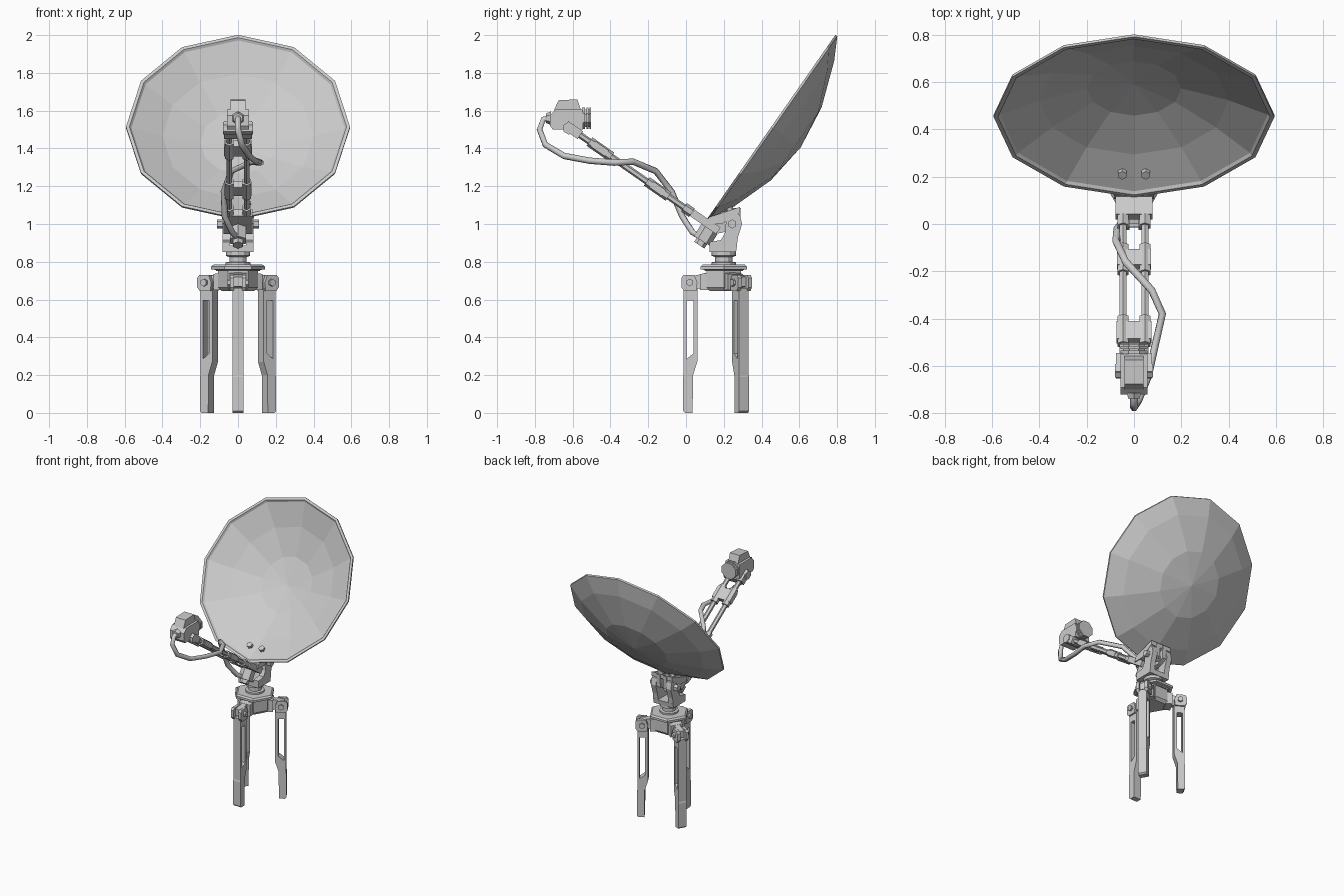
import bpy, bmesh, math
from mathutils import Vector, Matrix

if "Cube" in bpy.data.objects:
    bpy.data.objects.remove(bpy.data.objects["Cube"])

HUB = Vector((0, 0.2, 0))


def finish(name, bm):
    bmesh.ops.recalc_face_normals(bm, faces=bm.faces[:])
    me = bpy.data.meshes.new(name)
    bm.to_mesh(me)
    bm.free()
    ob = bpy.data.objects.new(name, me)
    bpy.context.collection.objects.link(ob)
    return ob


def prism(name, pts, x0, x1):
    """Extrude a (y, z) profile from x0 to x1."""
    bm = bmesh.new()
    a = [bm.verts.new((x0, y, z)) for y, z in pts]
    b = [bm.verts.new((x1, y, z)) for y, z in pts]
    bm.faces.new(a)
    bm.faces.new(b[::-1])
    for i in range(len(pts)):
        j = (i + 1) % len(pts)
        bm.faces.new((a[i], a[j], b[j], b[i]))
    return finish(name, bm)


def rod(name, p, q, r, n=6, r2=None, spin=0):
    """Straight n-sided bar or cone from p to q."""
    p, q = Vector(p), Vector(q)
    d = q - p
    m = (Matrix.Translation((p + q) / 2) @ d.to_track_quat('Z', 'Y').to_matrix().to_4x4()
         @ Matrix.Rotation(spin, 4, 'Z'))
    bm = bmesh.new()
    bmesh.ops.create_cone(bm, cap_ends=True, segments=n, radius1=r,
                          radius2=r if r2 is None else r2, depth=d.length, matrix=m)
    return finish(name, bm)


def stack(name, rings, n, spin=0, origin=HUB, rot=Matrix(), closed=False):
    """Lathe (radius, height) rings around an axis; radius 0 makes a pole."""
    bm = bmesh.new()
    loops = []
    for r, h in rings:
        if r == 0:
            loops.append([bm.verts.new((0, 0, h))] * n)
        else:
            loops.append([bm.verts.new((r * math.cos(spin + math.tau * i / n),
                                        r * math.sin(spin + math.tau * i / n), h)) for i in range(n)])
    for a, b in zip(loops, loops[1:]):
        for i in range(n):
            j = (i + 1) % n
            f = []
            for v in (a[i], a[j], b[j], b[i]):
                if v not in f:
                    f.append(v)
            bm.faces.new(f)
    if not closed:
        bm.faces.new(loops[0])
        bm.faces.new(loops[-1])
    bm.transform(Matrix.Translation(origin) @ rot)
    return finish(name, bm)


def turn(ob, angle):
    """Rotate a finished part about the hub axis."""
    ob.data.transform(Matrix.Translation(HUB) @ Matrix.Rotation(angle, 4, 'Z') @ Matrix.Translation(-HUB))


def boom(a, b):
    """Point (y, z) at distance a along the boom, b above it."""
    return (0.17 - 0.82 * a + 0.57 * b, 0.963 + 0.57 * a + 0.82 * b)


def boom_block(name, a0, a1, b0, b1, x0, x1):
    return prism(name, [boom(a0, b0), boom(a1, b0), boom(a1, b1), boom(a0, b1)], x0, x1)


# Legs: built at the front, then turned around the hub
for i, tag in enumerate(("front", "right", "left")):
    ang = i * math.tau / 3
    leg = prism(tag + "_leg", [(-.005, 0), (.035, 0), (.037, .2), (.06, .27), (.06, .66), (-.012, .66),
                               (-.012, .2), (-.015, .19), (-.015, .01)], -.03, .03)
    cut = prism("cutter", [(.002, .285), (.04, .315), (.04, .595), (.002, .595)], -.1, .1)
    cut.hide_render = True
    mod = leg.modifiers.new("slot", 'BOOLEAN')
    mod.object = cut
    mod.solver = 'EXACT'
    bpy.context.view_layer.objects.active = leg
    bpy.ops.object.modifier_apply(modifier=mod.name)
    bpy.data.objects.remove(cut)
    parts = [leg]
    # Forked knuckle, hub arm and hinge bolt
    for s in (-1, 1):
        parts.append(prism(tag + "_knuckle", [(-.01, .645), (.055, .645), (.06, .69), (.045, .73), (-.012, .73),
                                              (-.025, .715), (-.025, .665)], s * .02, s * .042))
    parts.append(prism(tag + "_hub_arm", [(0, .67), (.05, .66), (.12, .65), (.12, .745), (.06, .73), (0, .72)],
                       -.02, .02))
    parts.append(prism(tag + "_hub_lug", [(.075, .65), (.14, .65), (.14, .745), (.075, .735)], -.045, .045))
    parts.append(rod(tag + "_hinge_bolt", (-.056, .02, .69), (.056, .02, .69), .02))
    for p in parts:
        turn(p, ang)

# Hub, hexagonal plate and turning neck
stack("hub_body", [(.085, .645), (.105, .665), (.105, .755)], 6)
stack("hub_plate", [(.115, .75), (.118, .757), (.142, .76), (.142, .775), (.13, .785)], 6)
stack("neck", [(.065, .78), (.065, .797), (.046, .80), (.046, .825), (.064, .832), (.064, .857)], 12)

# Elevation yoke
prism("yoke_base", [(.125, .852), (.265, .852), (.27, .885), (.125, .885)], -.082, .082)
for s in (-1, 1):
    prism("yoke_cheek", [(.125, .855), (.265, .855), (.275, .93), (.297, 1.0), (.285, 1.05), (.25, 1.065),
                         (.215, 1.04), (.205, .95), (.185, .915), (.125, .905)], s * .042, s * .082)
    # Lug carrying the dish
    prism("dish_lug", [(.17, .95), (.24, .965), (.285, .99), (.29, 1.085), (.25, 1.085), (.13, 1.04), (.12, 1.0)],
          s * .012, s * .042)
    # Bolts seen inside the dish
    rod("dish_bolt", (s * .05, .235, 1.07), (s * .05, .205, 1.115), .021)
rod("elevation_bolt", (-.11, .245, 1.0), (.11, .245, 1.0), .024)
prism("dish_seat", [(.105, 1.0), (.19, 1.0), (.285, 1.06), (.285, 1.09), (.12, 1.035)], -.085, .085)

# Dish: twelve-sided bowl with an outer and an inner skin
axis = Vector((0, .82, -.572))
frame = Matrix((Vector((1, 0, 0)), axis.cross(Vector((1, 0, 0))), axis)).transposed().to_4x4()
stack("dish", [(0, .19), (.235, .16), (.475, .074), (.593, .012), (.593, 0), (.575, 0), (.565, .012),
               (.40, .086), (.2, .147), (0, .168)], 12, origin=Vector((0, .452, 1.515)), rot=frame, closed=True)

# Boom: twin rods with cradle, clamps and collars
boom_block("boom_cradle", 0, .17, -.02, .022, -.078, .078)
boom_block("boom_clamp", .35, .43, -.018, .02, -.072, .072)
boom_block("boom_top_clamp", .72, .81, -.018, .02, -.074, .074)
boom_block("head_mount", .89, .985, -.025, .025, -.075, .075)
for s in (-1, 1):
    x = s * .046
    rod("boom_rod", (x, *boom(.02, 0)), (x, *boom(.97, 0)), .017)
    for a, b in ((.17, .22), (.32, .46), (.69, .83)):
        rod("boom_collar", (x, *boom(a, 0)), (x, *boom(b, 0)), .027)

# Receiver head
prism("head_body", [(-.705, 1.5), (-.72, 1.52), (-.72, 1.575), (-.69, 1.605), (-.55, 1.605), (-.545, 1.59),
                    (-.545, 1.5)], -.058, .058)
prism("head_cover", [(-.70, 1.6), (-.675, 1.655), (-.575, 1.66), (-.555, 1.6)], -.04, .04)
rod("head_bolt", (-.08, -.62, 1.507), (.08, -.62, 1.507), .034)
for k, (y0, y1, r) in enumerate(((-.55, -.535, .062), (-.535, -.528, .05), (-.528, -.515, .062),
                                 (-.515, -.512, .05), (-.512, -.503, .062))):
    rod("feed_horn", (0, y0, 1.56), (0, y1, 1.56), r, 8, spin=math.pi / 8)
rod("head_socket", (0, -.715, 1.56), (0, -.74, 1.56), .036, 6, .026)

# Cable and its lower plug
rod("cable_plug", (0, .125, .975), (0, .085, .91), .05)
rod("cable_nut", (0, .085, .91), (0, .07, .888), .032)
path = [(0, -.72, 1.56), (0, -.755, 1.555), (0, -.775, 1.50), (.02, -.745, 1.42), (.06, -.645, 1.36),
        (.09, -.51, 1.335), (.12, -.38, 1.325), (.075, -.28, 1.33), (-.035, -.16, 1.28), (-.075, -.075, 1.17),
        (-.07, -.02, 1.04), (-.03, .035, .955), (0, .09, .925)]
cu = bpy.data.curves.new("cable", 'CURVE')
cu.dimensions = '3D'
cu.bevel_depth = .017
cu.bevel_resolution = 1
cu.use_fill_caps = True
sp = cu.splines.new('POLY')
sp.points.add(len(path) - 1)
for pt, co in zip(sp.points, path):
    pt.co = (*co, 1)
bpy.context.collection.objects.link(bpy.data.objects.new("cable", cu))
